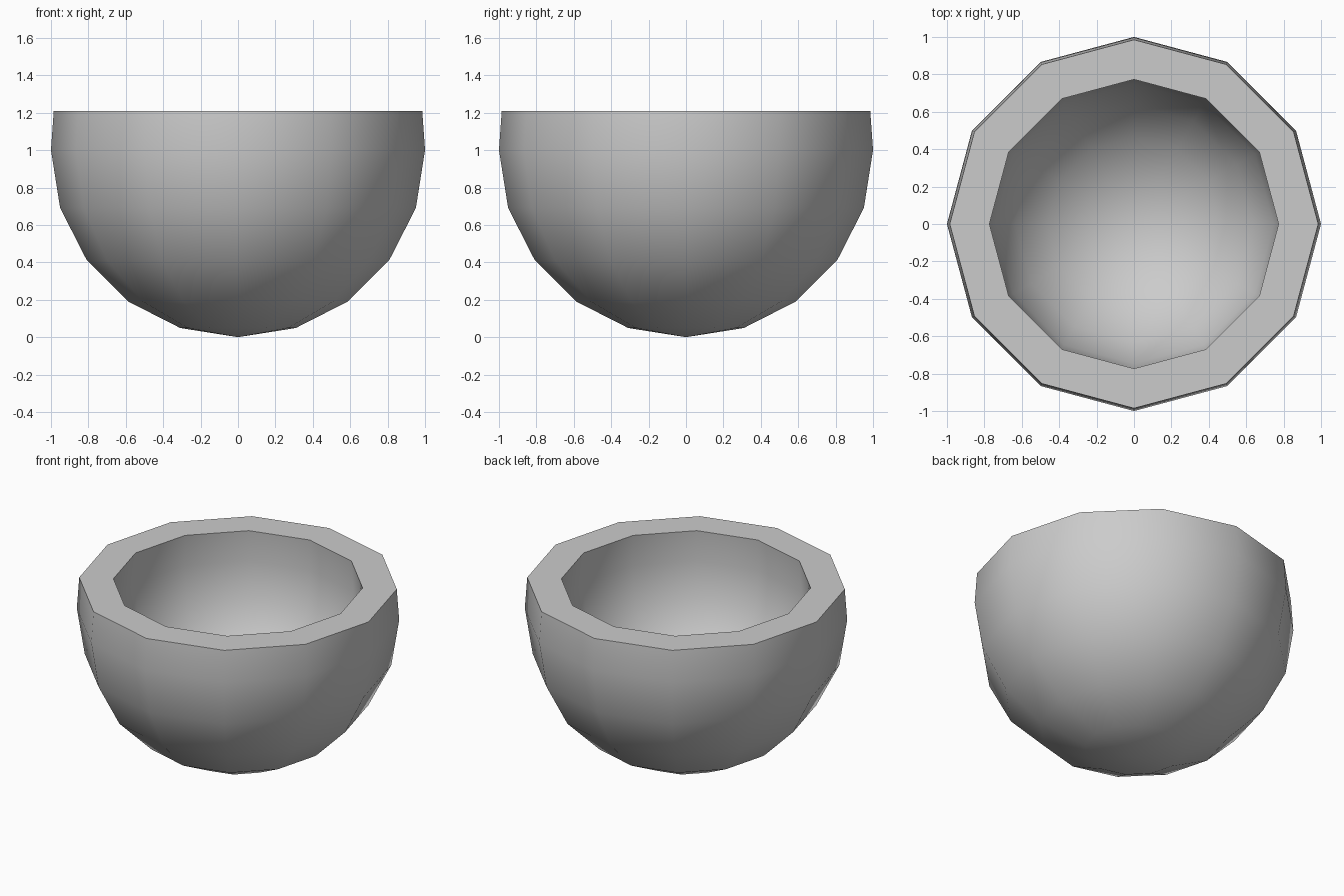
import bpy, bmesh, math

if "Cube" in bpy.data.objects:
    bpy.data.objects.remove(bpy.data.objects["Cube"])

SIDES = 12
RIM_Z = 1.21
INNER = 0.785


def shell_profile(radius, rim_radius):
    # Hemisphere arc from the pole to the equator, then the rim point
    pts = [(radius * math.sin(math.radians(a)), 1 - radius * math.cos(math.radians(a)))
           for a in range(18, 91, 18)]
    return pts + [(rim_radius, RIM_Z)]


def ring(bm, r, z):
    return [bm.verts.new((r * math.cos(2 * math.pi * i / SIDES),
                          r * math.sin(2 * math.pi * i / SIDES), z)) for i in range(SIDES)]


# Thick bowl: outer skin, flat rim, inner skin
profile = shell_profile(1.0, 0.985) + shell_profile(INNER, 0.773)[::-1]
bm = bmesh.new()
rings = [ring(bm, r, z) for r, z in profile]
outer_pole = bm.verts.new((0, 0, 0))
inner_pole = bm.verts.new((0, 0, 1 - INNER))

for i in range(SIDES):
    j = (i + 1) % SIDES
    for a, b in zip(rings, rings[1:]):
        bm.faces.new((a[i], a[j], b[j], b[i]))
    bm.faces.new((outer_pole, rings[0][j], rings[0][i]))
    bm.faces.new((inner_pole, rings[-1][i], rings[-1][j]))
bmesh.ops.recalc_face_normals(bm, faces=bm.faces)

mesh = bpy.data.meshes.new("bowl")
bm.to_mesh(mesh)
bm.free()
bowl = bpy.data.objects.new("bowl", mesh)
bpy.context.collection.objects.link(bowl)

# Smooth skins with crisp rim edges
bpy.context.view_layer.objects.active = bowl
bowl.select_set(True)
bpy.ops.object.shade_smooth_by_angle(angle=math.radians(40))
